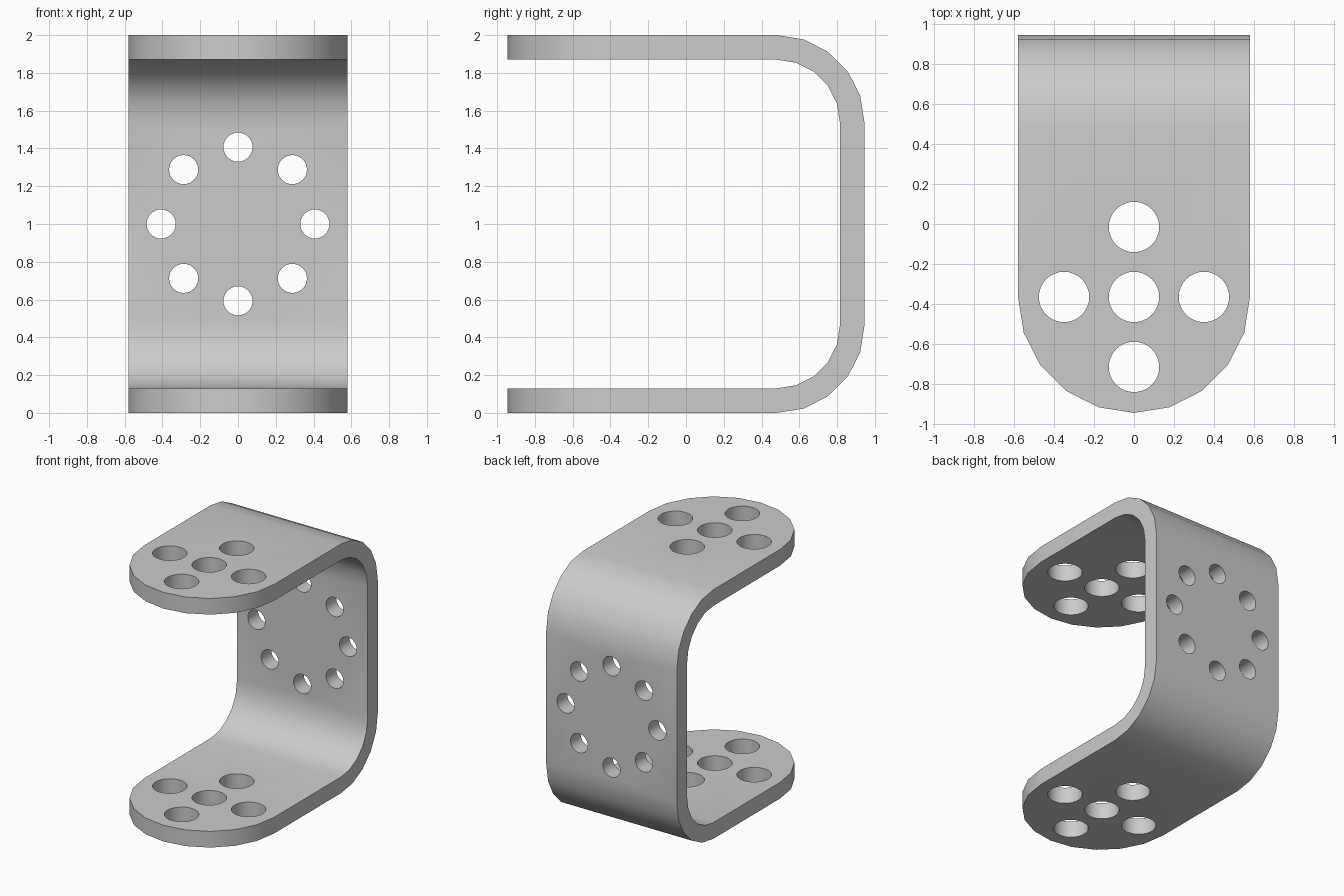
import bpy, bmesh
from math import sin, cos, pi, radians
from mathutils import Matrix, Vector

cube = bpy.data.objects.get("Cube")
if cube:
    bpy.data.objects.remove(cube, do_unlink=True)

HALF_W = 0.58          # half width of the strap
THICK = 0.13
BACK, FRONT = 0.945, -0.945
BEND = 0.465           # outer bend radius
TIP_Y = FRONT + HALF_W # centre of the rounded ends

steel = bpy.data.materials.new("grey metal")
steel.use_nodes = True
steel.diffuse_color = (0.6, 0.6, 0.6, 1)
steel.node_tree.nodes["Principled BSDF"].inputs["Base Color"].default_value = (0.6, 0.6, 0.6, 1)


def arc(cx, cy, r, start, end, steps):
    angles = [radians(start + (end - start) * i / steps) for i in range(steps + 1)]
    return [(cx + r * cos(a), cy + r * sin(a)) for a in angles]


def prism(bm, points, offset):
    """Extrude a closed loop of 3D points along offset."""
    face = bm.faces.new([bm.verts.new(p) for p in points])
    new = bmesh.ops.extrude_face_region(bm, geom=[face])["geom"]
    bmesh.ops.translate(bm, vec=offset, verts=[v for v in new if isinstance(v, bmesh.types.BMVert)])
    bmesh.ops.recalc_face_normals(bm, faces=bm.faces)


def make_object(name, bm):
    mesh = bpy.data.meshes.new(name)
    bm.to_mesh(mesh)
    bm.free()
    obj = bpy.data.objects.new(name, mesh)
    bpy.context.collection.objects.link(obj)
    mesh.materials.append(steel)
    return obj


def cut(target, cutter, operation):
    mod = target.modifiers.new(cutter.name, "BOOLEAN")
    mod.object, mod.operation, mod.solver = cutter, operation, "EXACT"
    bpy.context.view_layer.objects.active = target
    bpy.ops.object.modifier_apply(modifier=mod.name)
    bpy.data.objects.remove(cutter, do_unlink=True)


# Bent strap: U profile in the side plane, wider than needed
cy, low, high = BACK - BEND, BEND, 2 - BEND
outer = [(-1.2, 0)] + arc(cy, low, BEND, -90, 0, 5) + arc(cy, high, BEND, 0, 90, 5) + [(-1.2, 2)]
r_in = BEND - THICK
inner = [(-1.2, THICK)] + arc(cy, low, r_in, -90, 0, 5) + arc(cy, high, r_in, 0, 90, 5) + [(-1.2, 2 - THICK)]
bm = bmesh.new()
prism(bm, [(-0.7, y, z) for y, z in outer + inner[::-1]], (1.4, 0, 0))
bracket = make_object("bracket", bm)

# Trim to the plan outline with rounded front ends
plan = [(HALF_W, 1.2), (-HALF_W, 1.2)] + arc(0, TIP_Y, HALF_W, 180, 360, 10)
bm = bmesh.new()
prism(bm, [(x, y, -0.2) for x, y in plan], (0, 0, 2.4))
cut(bracket, make_object("outline_cutter", bm), "INTERSECT")

# Five holes through both arms, eight in a ring through the back
bm = bmesh.new()
def drill(centre, radius, depth, rotation):
    bmesh.ops.create_cone(bm, cap_ends=True, segments=32, radius1=radius, radius2=radius,
                          depth=depth, matrix=Matrix.Translation(centre) @ rotation)

for x, y in [(0, 0), (0.35, 0), (-0.35, 0), (0, 0.35), (0, -0.35)]:
    drill((x, TIP_Y + y, 1), 0.126, 2.4, Matrix())
for i in range(8):
    a = i * pi / 4
    drill((0.407 * cos(a), BACK - THICK / 2, 1 + 0.407 * sin(a)), 0.077, 0.4,
          Matrix.Rotation(pi / 2, 4, "X"))
cut(bracket, make_object("hole_cutter", bm), "DIFFERENCE")

# Smooth bends and holes, sharp rims
bpy.ops.object.select_all(action="DESELECT")
bracket.select_set(True)
bpy.context.view_layer.objects.active = bracket
bpy.ops.object.shade_smooth_by_angle(angle=radians(30))
